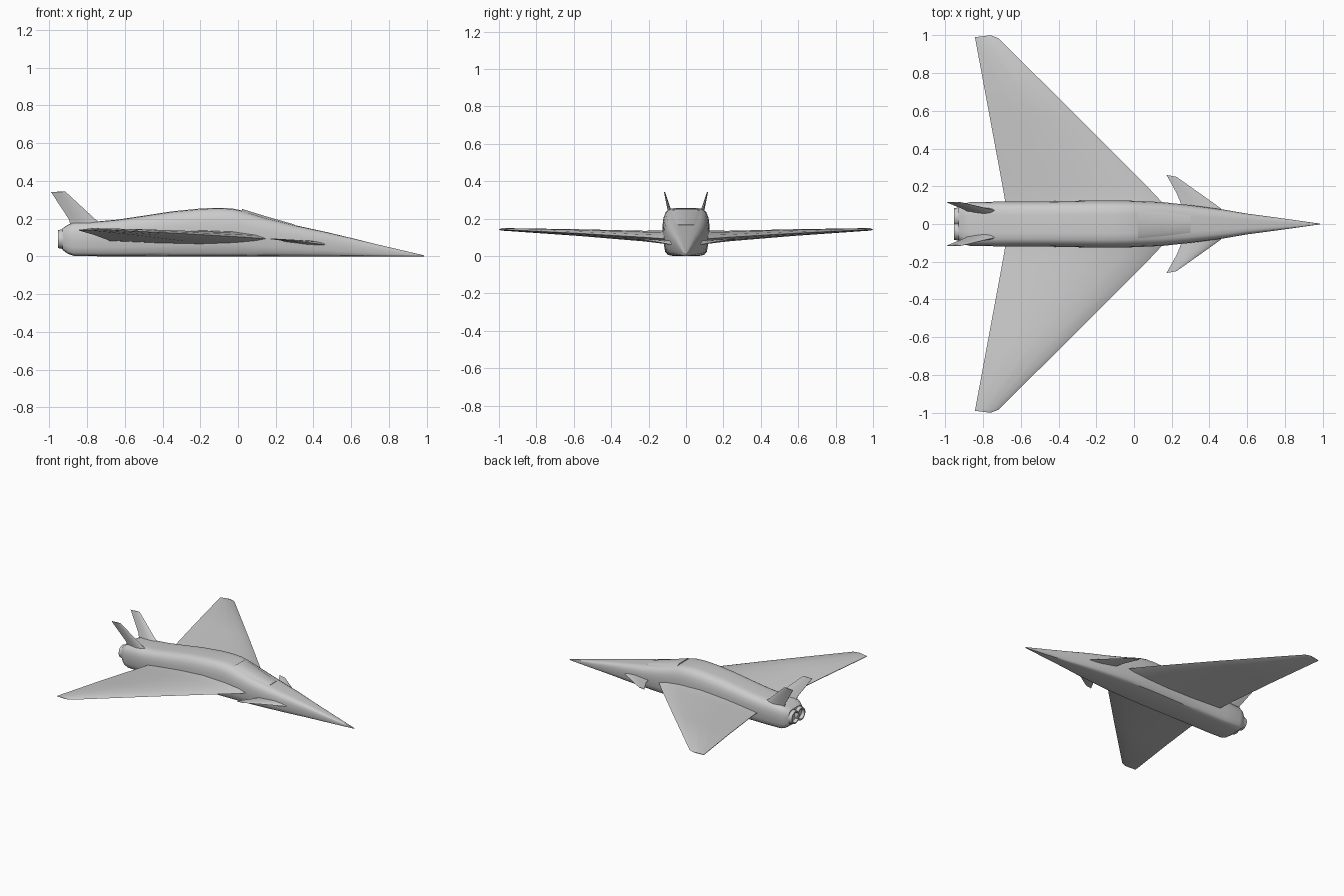
import bpy, bmesh, math
from mathutils import Vector


def loft(name, rings, mirror=False, angle=35):
    """Skin a list of equal-length point rings and cap both ends."""
    bm = bmesh.new()
    vs = [[bm.verts.new(p) for p in ring] for ring in rings]
    n = len(rings[0])
    for a, b in zip(vs, vs[1:]):
        for i in range(n):
            j = (i + 1) % n
            bm.faces.new((a[i], a[j], b[j], b[i]))
    bm.faces.new(vs[0])
    bm.faces.new(vs[-1])
    bmesh.ops.recalc_face_normals(bm, faces=bm.faces)
    mesh = bpy.data.meshes.new(name)
    bm.to_mesh(mesh)
    bm.free()
    ob = bpy.data.objects.new(name, mesh)
    bpy.context.collection.objects.link(ob)
    if mirror:
        m = ob.modifiers.new("mirror", "MIRROR")
        m.use_axis = (False, True, False)
    bpy.ops.object.select_all(action="DESELECT")
    bpy.context.view_layer.objects.active = ob
    ob.select_set(True)
    bpy.ops.object.shade_smooth_by_angle(angle=math.radians(angle))
    return ob


def airfoil(le, te, up, thick, low=0.5):
    """Closed section from leading edge to trailing edge, thickened along up."""
    le, te, up = Vector(le), Vector(te), Vector(up).normalized()
    stations = [(0.06, 0.4), (0.2, 0.8), (0.42, 1.0), (0.7, 0.65)]
    top = [le.lerp(te, t) + up * thick * h for t, h in stations]
    bot = [le.lerp(te, t) - up * thick * low * h for t, h in stations]
    return [le] + top + [te + up * 0.002, te - up * 0.002] + bot[::-1]


# Hull: one rounded half section scaled along the length
HALF = [(0.0, 0.0), (0.55, 0.0), (0.78, 0.025), (0.89, 0.09), (0.95, 0.25),
        (1.0, 0.45), (1.0, 0.66), (0.96, 0.8), (0.86, 0.92), (0.68, 0.985), (0.4, 1.0), (0.0, 1.0)]


def hull_ring(x, w, zb, zt):
    pts = [(x, w * a, zb + (zt - zb) * b) for a, b in HALF]
    return pts + [(x, -y, z) for _, y, z in pts[-2:0:-1]]


HULL = [(0.985, 0.002, 0.0, 0.005), (0.75, 0.035, 0.0, 0.06), (0.6, 0.055, 0.0, 0.097),
        (0.47, 0.077, 0.0, 0.128), (0.3, 0.1, 0.0, 0.165), (0.15, 0.116, 0.0, 0.203),
        (0.02, 0.122, 0.0, 0.243), (-0.03, 0.124, 0.0, 0.253), (-0.1, 0.125, 0.0, 0.257),
        (-0.2, 0.125, 0.0, 0.253), (-0.35, 0.122, 0.0, 0.238), (-0.5, 0.119, 0.0, 0.215),
        (-0.64, 0.118, 0.0, 0.194), (-0.74, 0.118, 0.0, 0.185), (-0.87, 0.116, 0.002, 0.18),
        (-0.9, 0.108, 0.012, 0.168), (-0.93, 0.085, 0.034, 0.148)]
loft("fuselage", [hull_ring(*s) for s in HULL])

# Canopy: raised faceted panel on the sloping nose
CANOPY = [(0.3, 0.058, 0.14, 0.168), (0.15, 0.068, 0.17, 0.211), (0.02, 0.078, 0.2, 0.251)]
loft("canopy", [[(x, w * 1.05, zb), (x, w, zt - 0.012), (x, w * 0.7, zt), (x, -w * 0.7, zt),
                 (x, -w, zt - 0.012), (x, -w * 1.05, zb)] for x, w, zb, zt in CANOPY])

# Delta wings with a thickened root
UP = (0, 0, 1)
loft("main_wing", [
    airfoil((0.19, 0.07, 0.092), (-0.678, 0.07, 0.082), UP, 0.055),
    airfoil((0.13, 0.135, 0.094), (-0.685, 0.135, 0.085), UP, 0.046),
    airfoil((0.05, 0.22, 0.1), (-0.7, 0.22, 0.092), UP, 0.038),
    airfoil((-0.3, 0.57, 0.121), (-0.765, 0.57, 0.116), UP, 0.024),
    airfoil((-0.72, 0.985, 0.142), (-0.842, 0.985, 0.138), UP, 0.009),
    airfoil((-0.76, 1.0, 0.142), (-0.842, 0.99, 0.139), UP, 0.003)], mirror=True)

# Canards
loft("canard", [
    airfoil((0.5, 0.05, 0.06), (0.24, 0.05, 0.078), UP, 0.018),
    airfoil((0.45, 0.09, 0.063), (0.248, 0.11, 0.08), UP, 0.013),
    airfoil((0.345, 0.165, 0.077), (0.225, 0.165, 0.086), UP, 0.007),
    airfoil((0.225, 0.25, 0.089), (0.172, 0.26, 0.092), UP, 0.003)], mirror=True)

# Canted tail fins
OUT = (0, 1, -0.3)
loft("tail_fin", [
    airfoil((-0.7, 0.066, 0.155), (-0.885, 0.066, 0.155), OUT, 0.024, 1),
    airfoil((-0.755, 0.076, 0.195), (-0.895, 0.076, 0.195), OUT, 0.012, 1),
    airfoil((-0.915, 0.115, 0.343), (-0.99, 0.115, 0.34), OUT, 0.003, 1)], mirror=True)

# Twin exhaust nozzles with a recessed mouth
def circle(x, r):
    return [(x, 0.036 + r * math.cos(i * math.pi / 8), 0.091 + r * math.sin(i * math.pi / 8))
            for i in range(16)]


loft("exhaust_nozzle", [circle(-0.88, 0.062), circle(-0.955, 0.047), circle(-0.955, 0.038),
                        circle(-0.932, 0.032)], mirror=True)
